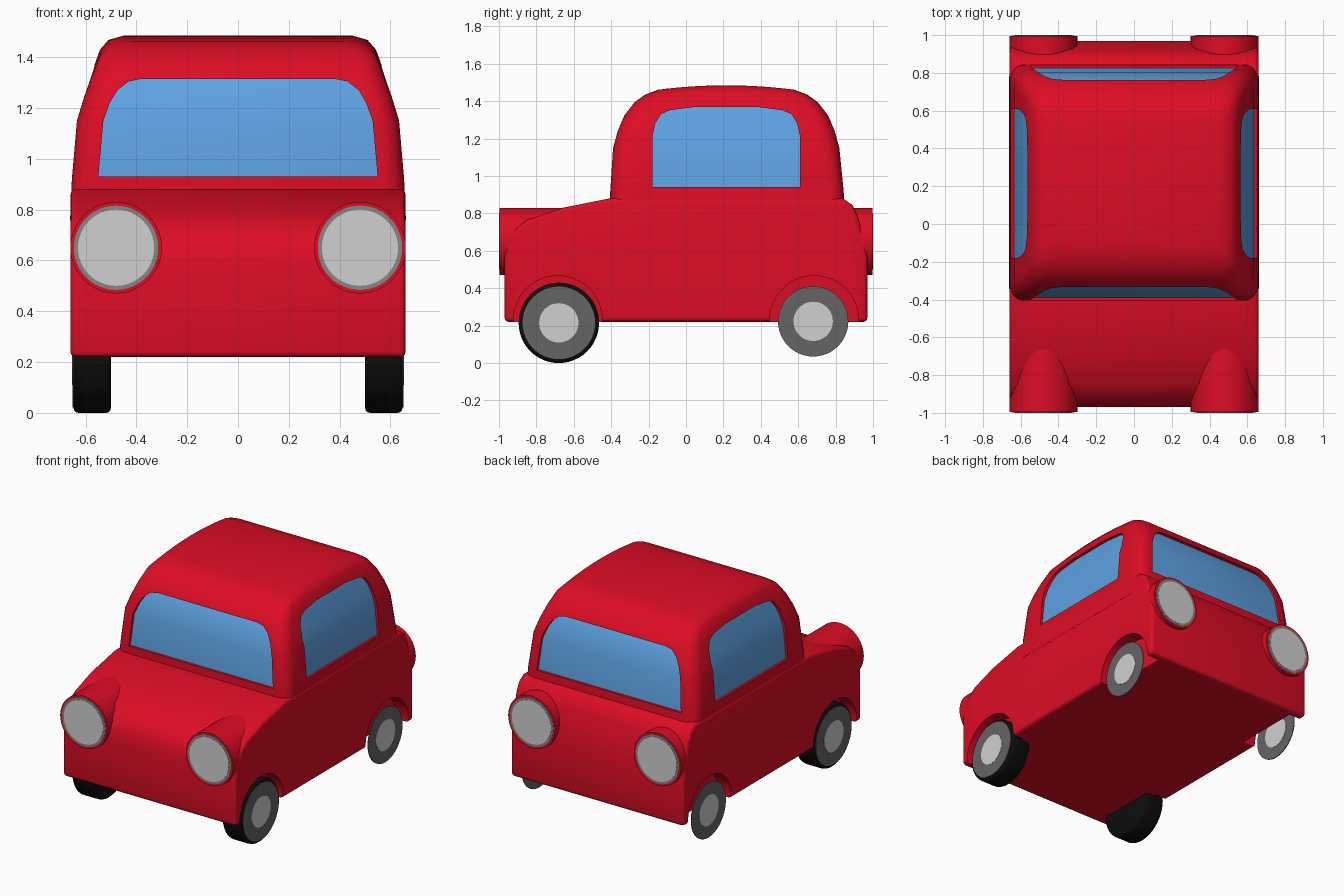
import bpy, bmesh
from math import sin, cos, pi, radians

cube = bpy.data.objects.get("Cube")
if cube:
    bpy.data.objects.remove(cube, do_unlink=True)


def material(name, r, g, b):
    m = bpy.data.materials.new(name)
    m.use_nodes = True
    m.diffuse_color = (r, g, b, 1)
    node = next(n for n in m.node_tree.nodes if n.type == 'BSDF_PRINCIPLED')
    node.inputs["Base Color"].default_value = (r, g, b, 1)
    return m


RED = material("red paint", 0.72, 0.004, 0.018)
BLUE = material("window blue", 0.11, 0.36, 0.75)
BLACK = material("tyre black", 0.004, 0.004, 0.004)
DARK = material("wheel grey", 0.13, 0.13, 0.13)
RIM = material("lamp ring grey", 0.24, 0.24, 0.24)
LIGHT = material("light grey", 0.63, 0.63, 0.63)


def finish(bm, name, mat):
    bmesh.ops.recalc_face_normals(bm, faces=bm.faces)
    mesh = bpy.data.meshes.new(name)
    bm.to_mesh(mesh)
    bm.free()
    mesh.materials.append(mat)
    ob = bpy.data.objects.new(name, mesh)
    bpy.context.collection.objects.link(ob)
    return ob


def activate(ob):
    bpy.ops.object.select_all(action='DESELECT')
    ob.select_set(True)
    bpy.context.view_layer.objects.active = ob


def smooth(ob, angle=35):
    activate(ob)
    bpy.ops.object.shade_smooth_by_angle(angle=radians(angle))


def bevel(ob, width, segments):
    mod = ob.modifiers.new("bevel", 'BEVEL')
    mod.width, mod.segments = width, segments
    mod.limit_method, mod.angle_limit = 'ANGLE', radians(50)
    activate(ob)
    bpy.ops.object.modifier_apply(modifier=mod.name)


def cut(ob, cutter):
    cutter.hide_render = True
    mod = ob.modifiers.new("cut", 'BOOLEAN')
    mod.operation, mod.solver, mod.object = 'DIFFERENCE', 'EXACT', cutter
    activate(ob)
    bpy.ops.object.modifier_apply(modifier=mod.name)
    bpy.data.objects.remove(cutter, do_unlink=True)


def prism(name, outline, axis, start, end, mat):
    """Extrude a 2D outline (second value is height) along x or y."""
    bm = bmesh.new()
    place = (lambda t, p: (t, p[0], p[1])) if axis == 'x' else (lambda t, p: (p[0], t, p[1]))
    a, b = ([bm.verts.new(place(t, p)) for p in outline] for t in (start, end))
    bm.faces.new(a)
    bm.faces.new(b)
    for i in range(len(a)):
        j = (i + 1) % len(a)
        bm.faces.new((a[i], a[j], b[j], b[i]))
    return finish(bm, name, mat)


def disc(name, axis, u, z, radius, start, end, mat, sides=48):
    ring = [(u + radius * cos(2 * pi * i / sides), z + radius * sin(2 * pi * i / sides))
            for i in range(sides)]
    return prism(name, ring, axis, start, end, mat)


# Lower body: side profile extruded across the width
profile = [(-0.97, 0.22), (-0.97, 0.58), (-0.955, 0.65), (-0.92, 0.71), (-0.85, 0.765),
           (-0.66, 0.83), (-0.41, 0.88), (0.84, 0.88), (0.89, 0.845), (0.92, 0.78),
           (0.945, 0.68), (0.97, 0.58), (0.97, 0.22)]
body = prism("body", profile, 'x', -0.66, 0.66, RED)
bevel(body, 0.022, 3)
for s in (-1, 1):
    for y in (-0.685, 0.685):
        cut(body, disc("arch_cutter", 'x', y, 0.23, 0.237, s * 0.56, s * 0.8, RED))
smooth(body)

# Cabin: rounded rectangles stacked upward, with a crowned roof
# height, half width, front, back, corner radius, crown
rows = [(0.76, 0.661, -0.41, 0.85, 0.07, 0), (0.92, 0.654, -0.405, 0.843, 0.08, 0),
        (1.15, 0.634, -0.39, 0.82, 0.09, 0), (1.25, 0.605, -0.365, 0.795, 0.09, 0.005),
        (1.35, 0.572, -0.33, 0.76, 0.09, 0.015), (1.43, 0.543, -0.275, 0.705, 0.08, 0.025),
        (1.468, 0.51, -0.22, 0.65, 0.07, 0.03), (1.485, 0.45, -0.15, 0.58, 0.05, 0.03)]


def cabin_shell(name, inset, mat):
    bm = bmesh.new()
    rings = []
    for z, hx, y0, y1, r, crown in rows:
        hx, y0, y1 = hx - inset, y0 + inset, y1 - inset
        arc = [i * pi / 8 for i in range(5)]
        half = [(hx - r + r * sin(a), y0 + r - r * cos(a)) for a in arc]
        half += [(hx, y0 + r + (y1 - y0 - 2 * r) * i / 8) for i in range(1, 8)]
        half += [(hx - r + r * cos(a), y1 - r + r * sin(a)) for a in arc]
        ring = half + [(-x, y) for x, y in reversed(half)]
        rings.append([bm.verts.new((x, y, z - inset * (z > 1) - crown * ((y - 0.215) / 0.41) ** 2))
                      for x, y in ring])
    n = len(rings[0])
    for low, high in zip(rings, rings[1:]):
        for i in range(n):
            j = (i + 1) % n
            bm.faces.new((low[i], low[j], high[j], high[i]))
    for ring in (rings[0], rings[-1]):
        for i in range(n // 2 - 1):
            bm.faces.new((ring[i], ring[i + 1], ring[n - 2 - i], ring[n - 1 - i]))
    return finish(bm, name, mat)


cabin = cabin_shell("cabin", 0, RED)
glass = cabin_shell("window_glass", 0.016, BLUE)

# Window openings, front to back and side to side
half = [(0.55, 0.93), (0.53, 1.15), (0.505, 1.22), (0.475, 1.27), (0.43, 1.305), (0.38, 1.315)]
cut(cabin, prism("screen_cutter", half + [(-x, z) for x, z in reversed(half)],
                 'y', -1, 1.3, RED))
half = [(0.395, 0.94), (0.395, 1.21), (0.38, 1.28), (0.35, 1.33), (0.3, 1.352), (0.16, 1.37)]
side = [(0.215 + y, z) for y, z in half] + [(0.215 - y, z) for y, z in reversed(half)]
cut(cabin, prism("side_window_cutter", side, 'x', -1, 1, RED))
smooth(cabin)
smooth(glass)

# Round lamps at both ends
for s, place in ((-1, "front"), (1, "rear")):
    for x, hand in ((0.48, "left"), (-0.48, "right")):
        tag = place + "_" + hand
        for part, radius, inner, outer, mat in (("lamp_housing", 0.18, 0.6, 0.996, RED),
                                                ("lamp_ring", 0.166, 0.99, 0.998, RIM),
                                                ("lamp_lens", 0.15, 0.992, 1.0, LIGHT)):
            smooth(disc(tag + "_" + part, 'y', x, 0.65, radius, s * inner, s * outer, mat))

# Wheels: full tyres in front, thin discs at the rear
for s, hand in ((1, "left"), (-1, "right")):
    tyre = disc("front_" + hand + "_tyre", 'x', -0.68, 0.215, 0.215, s * 0.5, s * 0.648, BLACK)
    bevel(tyre, 0.02, 3)
    smooth(tyre)
    for part, radius, outer, mat in (("wheel", 0.194, 0.651, DARK), ("hub", 0.105, 0.653, LIGHT)):
        smooth(disc("front_" + hand + "_" + part, 'x', -0.68, 0.215, radius,
                    s * 0.645, s * outer, mat))
    for part, radius, grow, mat in (("wheel", 0.188, 0, DARK), ("hub", 0.105, 0.002, LIGHT)):
        smooth(disc("rear_" + hand + "_" + part, 'x', 0.68, 0.223, radius,
                    s * (0.644 - grow), s * (0.649 + grow), mat))
